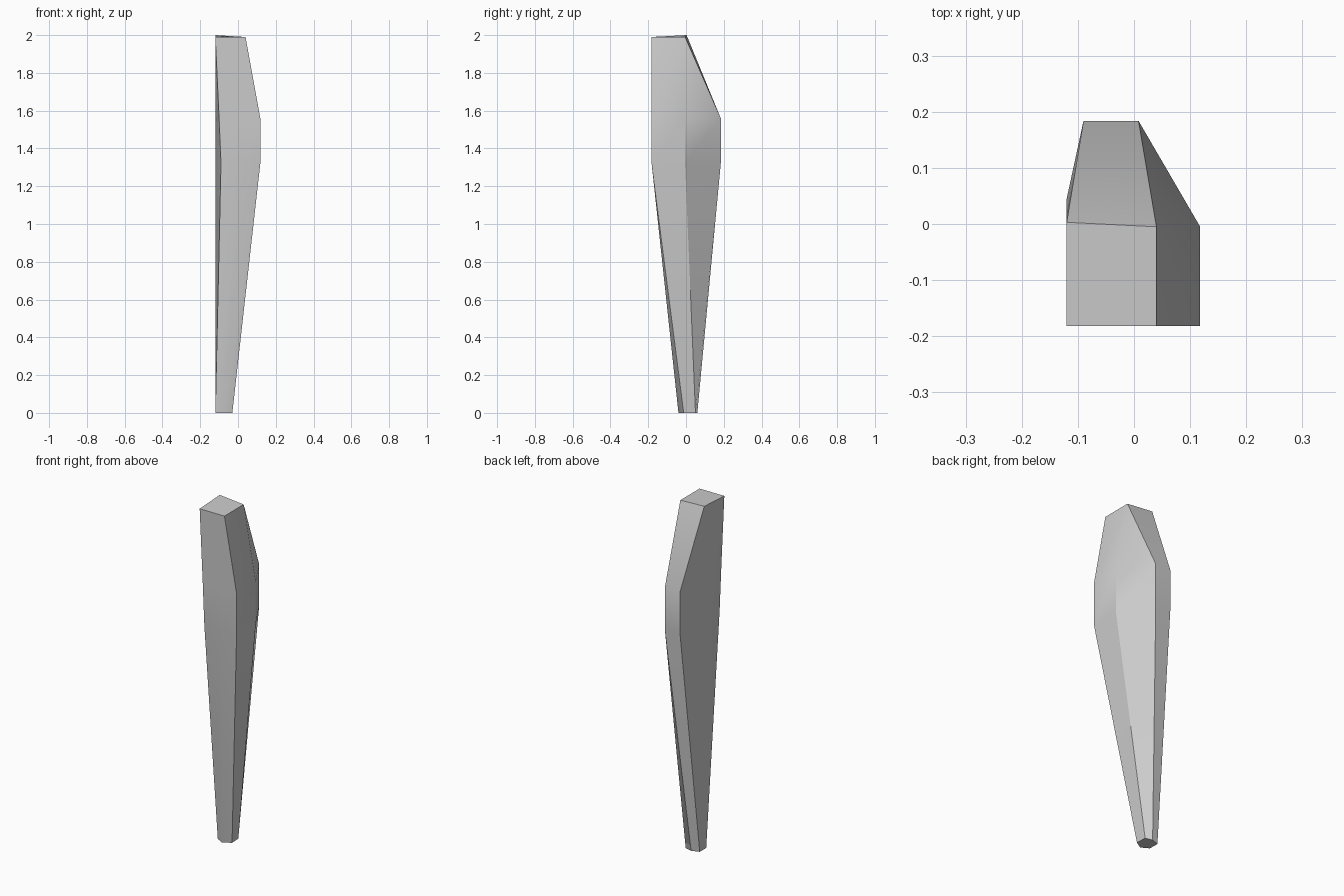
import bpy
import bmesh
import math

cube = bpy.data.objects.get("Cube")
if cube:
    bpy.data.objects.remove(cube, do_unlink=True)

# Plain grey surface
grey = bpy.data.materials.new("plain_grey")
grey.use_nodes = True
colour = (0.6, 0.6, 0.6, 1)
grey.diffuse_color = colour
grey.node_tree.nodes["Principled BSDF"].inputs["Base Color"].default_value = colour

# Cross-sections from foot to top, each running
# front left, front middle, front right, right, back right, back left, left
FOOT = [(-.12, -.015), (-.075, -.04), (-.03, -.012), (-.033, .05),
        (-.075, .06), (-.12, .045), (-.12, .015)]
WIDE = [(-.09, -.182), (.02, -.182), (.118, -.182), (.118, -.005),
        (.008, .184), (-.09, .184), (-.12, .0)]
SHOULDER = [(-.1, -.182)] + WIDE[1:]
TOP = [(-.12, -.182), (-.04, -.182), (.04, -.182), (.04, -.005),
       (.04, -.005), (-.12, .003), (-.12, .003)]
SECTIONS = [(0, FOOT), (1.32, WIDE), (1.56, SHOULDER), (1.99, TOP)]

# Tapered body lofted through the sections
bm = bmesh.new()
rings = [[bm.verts.new((x, y, z)) for x, y in pts] for z, pts in SECTIONS]
for v in rings[-1][-2:]:
    v.co.z = 2.0
n = len(FOOT)
for low, high in zip(rings, rings[1:]):
    for i in range(n):
        j = (i + 1) % n
        bm.faces.new((low[i], low[j], high[j], high[i]))
bm.faces.new(rings[0][::-1])
bm.faces.new(rings[-1])
bmesh.ops.remove_doubles(bm, verts=bm.verts, dist=0.001)
bmesh.ops.recalc_face_normals(bm, faces=bm.faces)

mesh = bpy.data.meshes.new("tapered_leg")
bm.to_mesh(mesh)
bm.free()
mesh.materials.append(grey)
leg = bpy.data.objects.new("tapered_leg", mesh)
bpy.context.collection.objects.link(leg)

# Soft shading with crisp edges
bpy.context.view_layer.objects.active = leg
leg.select_set(True)
bpy.ops.object.shade_smooth_by_angle(angle=math.radians(30))
